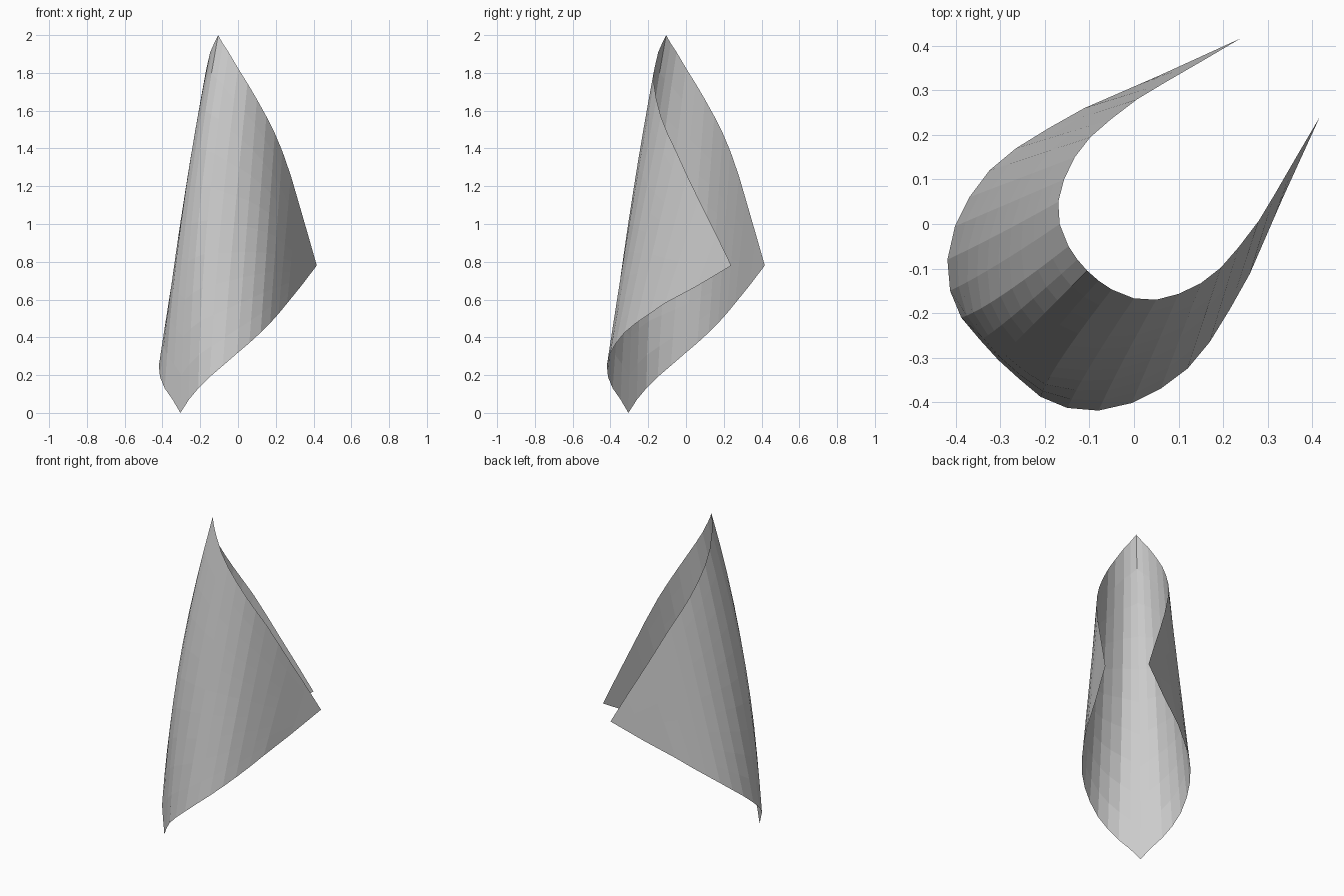
import bpy, bmesh
from mathutils import Vector

if "Cube" in bpy.data.objects:
    bpy.data.objects.remove(bpy.data.objects["Cube"])

# Half of the rolled sheet: lower edge and matching upper edge, from spine to side corner
LOWER = [(-.305, -.305, 0), (-.26, -.346, .07), (-.21, -.388, .13), (-.15, -.413, .19),
         (-.08, -.419, .25), (-.005, -.402, .315), (.06, -.37, .37), (.12, -.325, .425),
         (.17, -.265, .475), (.215, -.192, .525), (.26, -.112, .58), (.333, .056, .67)]
UPPER = [(-.105, -.105, 2), (-.08, -.127, 1.955), (-.05, -.147, 1.91), (0, -.167, 1.825),
         (.05, -.17, 1.745), (.1, -.157, 1.66), (.15, -.133, 1.57), (.195, -.098, 1.48),
         (.235, -.052, 1.385), (.28, .007, 1.255), (.315, .065, 1.135), (.37, .16, .945)]
TIP = (.417, .24, .78)
# Outward bow of the lines near the spine
BOW = [.042, .040, .032, .015, .006] + [0] * 7
STEPS = 10

bm = bmesh.new()


def swap(p):
    # mirror across the x = y plane
    return (p[1], p[0], p[2])


def ruling(low, high, bow):
    # gently bowed line of vertices along the roll
    a, b = Vector(low), Vector(high)
    col = []
    for k in range(STEPS + 1):
        t = k / STEPS
        out = bow * 4 * t * (1 - t)
        col.append(bm.verts.new(a.lerp(b, t) - Vector((out, out, 0))))
    return col


# Columns run from one side corner, round the spine, to the other
half = list(zip(LOWER, UPPER, BOW))
lines = [(swap(a), swap(b), w) for a, b, w in reversed(half[1:])] + half
cols = [ruling(*line) for line in lines]
for c, d in zip(cols, cols[1:]):
    for k in range(STEPS):
        bm.faces.new((c[k], d[k], d[k + 1], c[k + 1]))

# Pointed side corners
for col, tip in ((cols[-1], TIP), (cols[0], swap(TIP))):
    v = bm.verts.new(tip)
    for k in range(STEPS):
        bm.faces.new((col[k], v, col[k + 1]))

bmesh.ops.recalc_face_normals(bm, faces=bm.faces)
mesh = bpy.data.meshes.new("rolled_sheet")
bm.to_mesh(mesh)
bm.free()
sheet = bpy.data.objects.new("rolled_sheet", mesh)
bpy.context.collection.objects.link(sheet)
